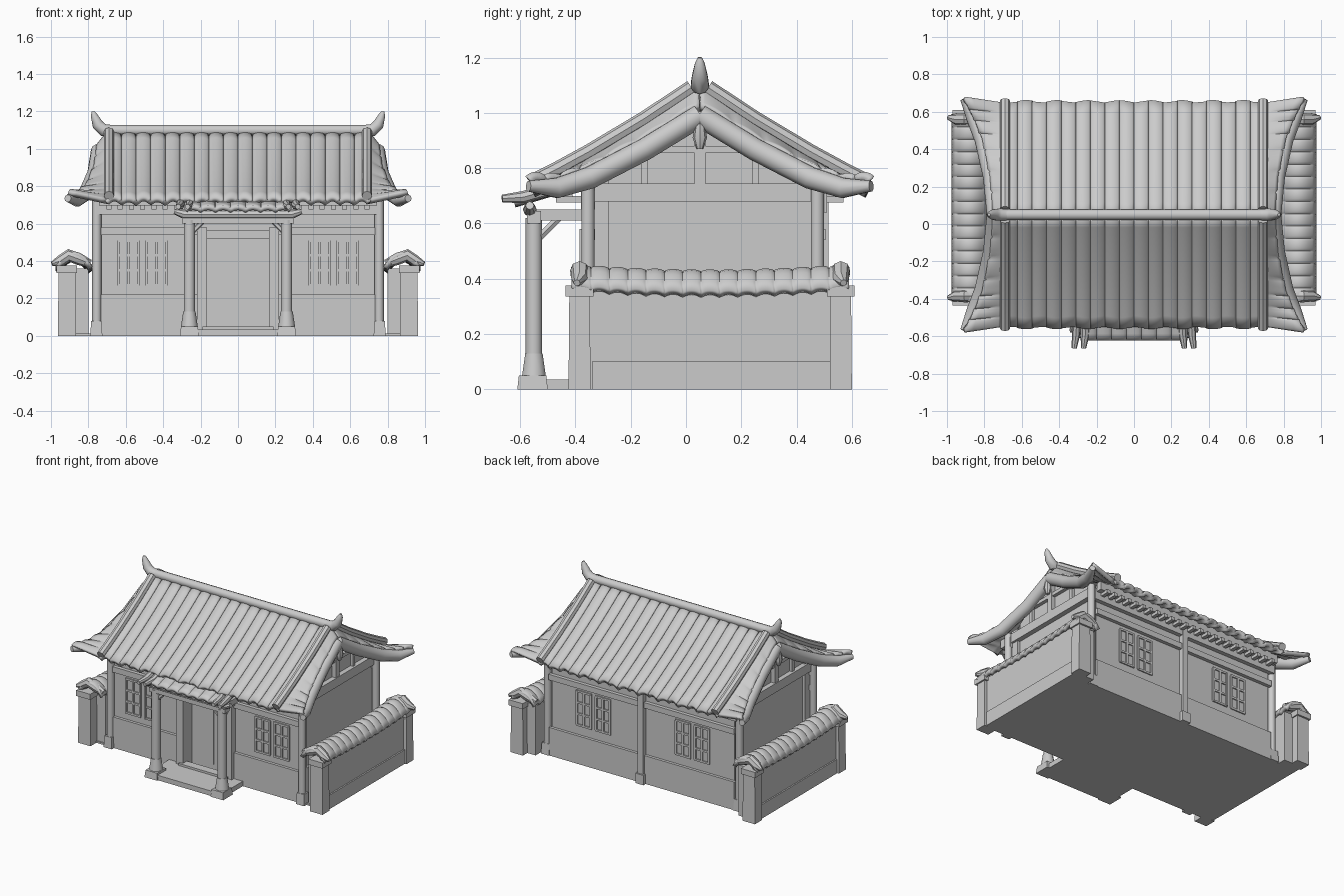
import bpy, bmesh, math
from mathutils import Vector

cube = bpy.data.objects.get("Cube")
if cube:
    bpy.data.objects.remove(cube, do_unlink=True)

grey = bpy.data.materials.new("light_grey")
grey.use_nodes = True
grey.diffuse_color = (0.6, 0.6, 0.6, 1)
grey.node_tree.nodes["Principled BSDF"].inputs["Base Color"].default_value = (0.6, 0.6, 0.6, 1)
made = []
RIDGE_Y = 0.05
SIDES = (("left", 1), ("right", -1))
ENDS = (("front", -1), ("back", 1))


def finish(name, bm):
    bmesh.ops.recalc_face_normals(bm, faces=bm.faces)
    mesh = bpy.data.meshes.new(name)
    bm.to_mesh(mesh)
    bm.free()
    mesh.materials.append(grey)
    ob = bpy.data.objects.new(name, mesh)
    bpy.context.collection.objects.link(ob)
    made.append(ob)
    return ob


def box(name, xs, ys, zs, taper=1.0):
    """Box between limits; taper scales the top."""
    bm = bmesh.new()
    bmesh.ops.create_cube(bm, size=1)
    lims = [sorted(l) for l in (xs, ys, zs)]
    mid = [(a + b) / 2 for a, b in lims]
    for v in bm.verts:
        k = taper if v.co.z > 0 else 1
        v.co = [mid[i] + v.co[i] * (lims[i][1] - lims[i][0]) * (k if i < 2 else 1) for i in range(3)]
    return finish(name, bm)


def tube(name, pts, radii, sides=10):
    """Round bar along a path with a radius at each point."""
    pts = [Vector(p) for p in pts]
    bm = bmesh.new()
    rings = []
    for i, p in enumerate(pts):
        d = (pts[min(i + 1, len(pts) - 1)] - pts[max(i - 1, 0)]).normalized()
        a = d.cross(Vector((0, 1, 0)) if abs(d.y) < 0.5 else Vector((0, 0, 1))).normalized()
        b = a.cross(d)
        r = radii[i] if isinstance(radii, (list, tuple)) else radii
        rings.append([bm.verts.new(p + (a * math.cos(t) + b * math.sin(t)) * r)
                      for t in (math.tau * k / sides for k in range(sides))])
    for r0, r1 in zip(rings, rings[1:]):
        for k in range(sides):
            bm.faces.new((r0[k], r0[(k + 1) % sides], r1[(k + 1) % sides], r1[k]))
    bm.faces.new(rings[0])
    bm.faces.new(rings[-1])
    return finish(name, bm)


def sheet(name, f, nu, nv, thick):
    """Thick surface from a function of u and v."""
    bm = bmesh.new()
    g = [[bm.verts.new(f(i / nu, j / nv)) for j in range(nv + 1)] for i in range(nu + 1)]
    for i in range(nu):
        for j in range(nv):
            bm.faces.new((g[i][j], g[i + 1][j], g[i + 1][j + 1], g[i][j + 1]))
    ob = finish(name, bm)
    mod = ob.modifiers.new("thickness", "SOLIDIFY")
    mod.thickness, mod.offset = thick, 0
    return ob


def roof_z(d):
    return 1.08 - 0.70 * d + 0.17 * d * d


def rib(t):
    return abs(math.sin(math.pi * t)) ** 0.7


# House body with gable ends
bm = bmesh.new()
outline = [(-0.28, 0), (0.48, 0), (0.48, 0.76), (RIDGE_Y, 1.02), (-0.28, 0.81)]
face = bm.faces.new([bm.verts.new((-0.72, y, z)) for y, z in outline])
ext = bmesh.ops.extrude_face_region(bm, geom=[face])
bmesh.ops.translate(bm, vec=(1.44, 0, 0), verts=[v for v in ext["geom"] if isinstance(v, bmesh.types.BMVert)])
finish("house_body", bm)
box("floor_slab", (-0.93, 0.93), (-0.36, 0.49), (0, 0.012))

# Porch, tucked under the main eave
box("porch_floor", (-0.29, 0.29), (-0.60, -0.34), (0, 0.035))
box("door_step", (-0.19, 0.19), (-0.40, -0.34), (0.035, 0.05))
box("porch_beam", (-0.30, 0.30), (-0.575, -0.525), (0.60, 0.645))
tube("porch_upper_beam", [(-0.34, -0.565, 0.665), (-0.29, -0.565, 0.65), (0.29, -0.565, 0.65),
     (0.34, -0.565, 0.665)], [0.015, 0.025, 0.025, 0.015], 8)
box("door_lintel", (-0.23, 0.23), (-0.375, -0.28), (0.56, 0.76))
box("door_head", (-0.17, 0.17), (-0.34, -0.28), (0.52, 0.56))
box("door_seam", (-0.006, 0.006), (-0.287, -0.28), (0.05, 0.52))
sheet("porch_roof", lambda u, v: (-0.28 + 0.56 * u, -0.47 - 0.15 * v,
      0.715 - 0.045 * v + 0.014 * rib(u * 7)), 56, 4, 0.025)

for side, s in SIDES:
    # Porch columns, brackets and roof edges
    x = 0.26 * s
    tube(side + "_porch_column", [(x, -0.55, 0.1), (x, -0.55, 0.62)], 0.03, 12)
    box(side + "_column_plinth", (x - 0.05, x + 0.05), (-0.61, -0.50), (0, 0.05), 0.9)
    tube(side + "_column_base", [(x, -0.55, 0.05), (x, -0.55, 0.13)], [0.045, 0.033], 10)
    box(side + "_porch_tie", (x - 0.02, x + 0.02), (-0.56, -0.36), (0.61, 0.65))
    tube(side + "_porch_bracket", [(x, -0.53, 0.55), (x, -0.46, 0.62)], 0.015, 6)
    tube(side + "_front_bracket", [(x, -0.55, 0.54), (x - 0.07 * s, -0.55, 0.61)], 0.014, 6)
    for k, off in enumerate((0.025, -0.025)):
        tube(f"{side}_porch_roof_edge_{k}", [(x + (0.02 + off) * s, -0.48, 0.725),
             (x + (0.025 + off) * s, -0.59, 0.695), (x + (0.035 + off) * s, -0.665, 0.69)], [0.022, 0.022, 0.014], 8)
    box(side + "_door_jamb", (0.165 * s, 0.22 * s), (-0.385, -0.28), (0, 0.58))

    # Front wall
    box(side + "_front_wall", (0.20 * s, 0.74 * s), (-0.34, -0.28), (0, 0.77))
    box(side + "_front_plinth", (0.22 * s, 0.74 * s), (-0.36, -0.34), (0, 0.22))
    box(side + "_front_rail", (0.22 * s, 0.75 * s), (-0.365, -0.33), (0.54, 0.58))
    box(side + "_front_top_beam", (0.20 * s, 0.76 * s), (-0.38, -0.33), (0.65, 0.72))
    # Back wall
    box(side + "_back_plinth", (0, 0.73 * s), (0.48, 0.50), (0, 0.2))
    box(side + "_back_rail", (0, 0.73 * s), (0.48, 0.505), (0.54, 0.58))
    box(side + "_back_top_beam", (0, 0.75 * s), (0.47, 0.51), (0.64, 0.72))

    # Paired windows with a lattice on both long walls
    for end, y, e, cx in (("front", -0.34, -1, 0.51), ("back", 0.48, 1, 0.39)):
        for k, off in enumerate((-0.075, 0.075)):
            wx, name = (cx + off) * s, f"{side}_{end}_window_{k}"
            for b in (-0.055, 0, 0.055):
                box(name + "_bar", (wx + b - 0.007, wx + b + 0.007), (y, y + 0.009 * e), (0.27, 0.51))
            for z in (0.27, 0.35, 0.43, 0.51):
                box(name + "_rail", (wx - 0.06, wx + 0.06), (y, y + 0.008 * e), (z - 0.007, z + 0.007))

    # Corner posts and gable framing
    for end, y in (("front", -0.355), ("back", 0.475)):
        tube(f"{side}_{end}_post", [(0.755 * s, y, 0.05), (0.755 * s, y, 0.75)], 0.025, 10)
        box(f"{side}_{end}_post_foot", (0.725 * s, 0.79 * s), (y - 0.03, y + 0.03), (0, 0.08), 0.85)
    box(side + "_gable_plinth", (0.71 * s, 0.74 * s), (-0.33, 0.46), (0, 0.22))
    box(side + "_gable_beam", (0.70 * s, 0.755 * s), (-0.36, 0.48), (0.68, 0.745))
    box(side + "_gable_strut", (0.71 * s, 0.745 * s), (-0.16, 0.26), (0.855, 0.88))
    box(side + "_king_post", (0.71 * s, 0.75 * s), (0.03, 0.07), (0.745, 0.97))
    tube(side + "_gable_pendant", [(0.765 * s, RIDGE_Y, 0.87), (0.765 * s, RIDGE_Y, 0.91),
         (0.765 * s, RIDGE_Y, 0.96)], [0.012, 0.026, 0.018], 8)
    for k, y in enumerate((-0.15, 0.25)):
        box(f"{side}_gable_stud_{k}", (0.71 * s, 0.74 * s), (y - 0.012, y + 0.012), (0.745, 0.86))

    # Upswept ridge end
    tube(side + "_ridge_horn", [(0.66 * s, RIDGE_Y, 1.095), (0.72 * s, RIDGE_Y, 1.10), (0.75 * s, RIDGE_Y, 1.13),
         (0.77 * s, RIDGE_Y, 1.18), (0.775 * s, RIDGE_Y, 1.2)], [0.03, 0.034, 0.03, 0.018, 0.008], 10)

    # Flared roof edges beside each slope
    for end, e in ENDS:
        name = f"{side}_{end}"
        ds = [0.03, 0.2, 0.4, 0.52, 0.61]
        tube(name + "_verge_ridge", [(0.69 * s, RIDGE_Y + e * d, roof_z(d) + 0.033) for d in ds], 0.027, 8)
        outer = [(0, 0.745, 0.99), (0.2, 0.765, 0.868), (0.4, 0.81, 0.765), (0.52, 0.86, 0.728), (0.62, 0.91, 0.735)]
        pts = [(x * s, RIDGE_Y + e * d, z) for d, x, z in outer]
        tube(name + "_verge_beam", pts, [0.042, 0.042, 0.042, 0.038, 0.02], 10)

        def flank(u, v, pts=pts, e=e, s=s):
            i = min(int(u * 4), 3)
            o = Vector(pts[i]).lerp(Vector(pts[i + 1]), u * 4 - i)
            inner = Vector((0.69 * s, o.y - e * 0.03 * u, roof_z(abs(o.y - RIDGE_Y)) + 0.005))
            p = inner.lerp(o + Vector((0, 0, 0.025)), v)
            p.z += 0.014 * rib(u * 7) * v
            return p
        sheet(name + "_flared_tiles", flank, 56, 5, 0.03)

    # Low side wall with end pillars
    box(side + "_side_wall", (0.80 * s, 0.94 * s), (-0.35, 0.55), (0, 0.36))
    box(side + "_side_wall_plinth", (0.93 * s, 0.95 * s), (-0.34, 0.53), (0, 0.10))
    for end, y, e in (("front", -0.385, -1), ("back", 0.56, 1)):
        box(f"{side}_{end}_pillar", (0.865 * s, 0.963 * s), (y - 0.04, y + 0.04), (0, 0.37), 0.92)
        tube(f"{side}_{end}_wall_cap", [(0.79 * s, y, 0.385), (0.85 * s, y, 0.41), (0.905 * s, y, 0.43),
             (0.95 * s, y, 0.40), (0.995 * s, y + 0.01 * e, 0.385)], [0.022, 0.032, 0.034, 0.03, 0.012], 8)
        box(f"{side}_{end}_pillar_collar", (0.86 * s, 0.97 * s), (y - 0.05, y + 0.05), (0.335, 0.375))

    # Rounded tile capping that swells slightly towards its ends
    def capping(u, v, s=s):
        swell = 0.02 * (2 * u - 1) ** 2
        z = 0.41 + swell - 0.07 * (2 * v - 1) ** 2 + 0.010 * rib(u * 15)
        return ((0.79 + 0.175 * v) * s, -0.41 + 0.995 * u, z)
    sheet(side + "_side_wall_tiles", capping, 120, 8, 0.028)

# Centre post on the back wall
box("back_centre_post", (-0.022, 0.022), (0.47, 0.515), (0, 0.74))
box("back_centre_foot", (-0.032, 0.032), (0.47, 0.525), (0, 0.07))

# Main ribbed slopes and ridge
for end, e in ENDS:
    def slope(u, v, e=e):
        d = 0.60 * v - 0.006 * math.sin(u * 53) * v
        return (-0.70 + 1.40 * u, RIDGE_Y + e * d, roof_z(d) - 0.012 + 0.020 * rib(u * 18))
    sheet(end + "_roof_tiles", slope, 180, 10, 0.03)
    y = RIDGE_Y + e * 0.48
    box(end + "_eave_beam", (-0.74, 0.74), (y - 0.02, y + 0.02), (0.695, 0.755))
    for k in range(24):
        x = -0.69 + 0.06 * k
        box(f"{end}_rafter_end", (x - 0.013, x + 0.013), (RIDGE_Y + e * 0.40, RIDGE_Y + e * 0.52), (0.675, 0.70))
box("roof_ridge", (-0.70, 0.70), (RIDGE_Y - 0.022, RIDGE_Y + 0.022), (1.04, 1.11))
tube("ridge_roll", [(-0.72, RIDGE_Y, 1.098), (0.72, RIDGE_Y, 1.098)], 0.03, 10)

# Smooth shading with sharp edges kept
bpy.ops.object.select_all(action="DESELECT")
for ob in made:
    ob.select_set(True)
bpy.context.view_layer.objects.active = made[0]
bpy.ops.object.shade_smooth_by_angle(angle=math.radians(40))
